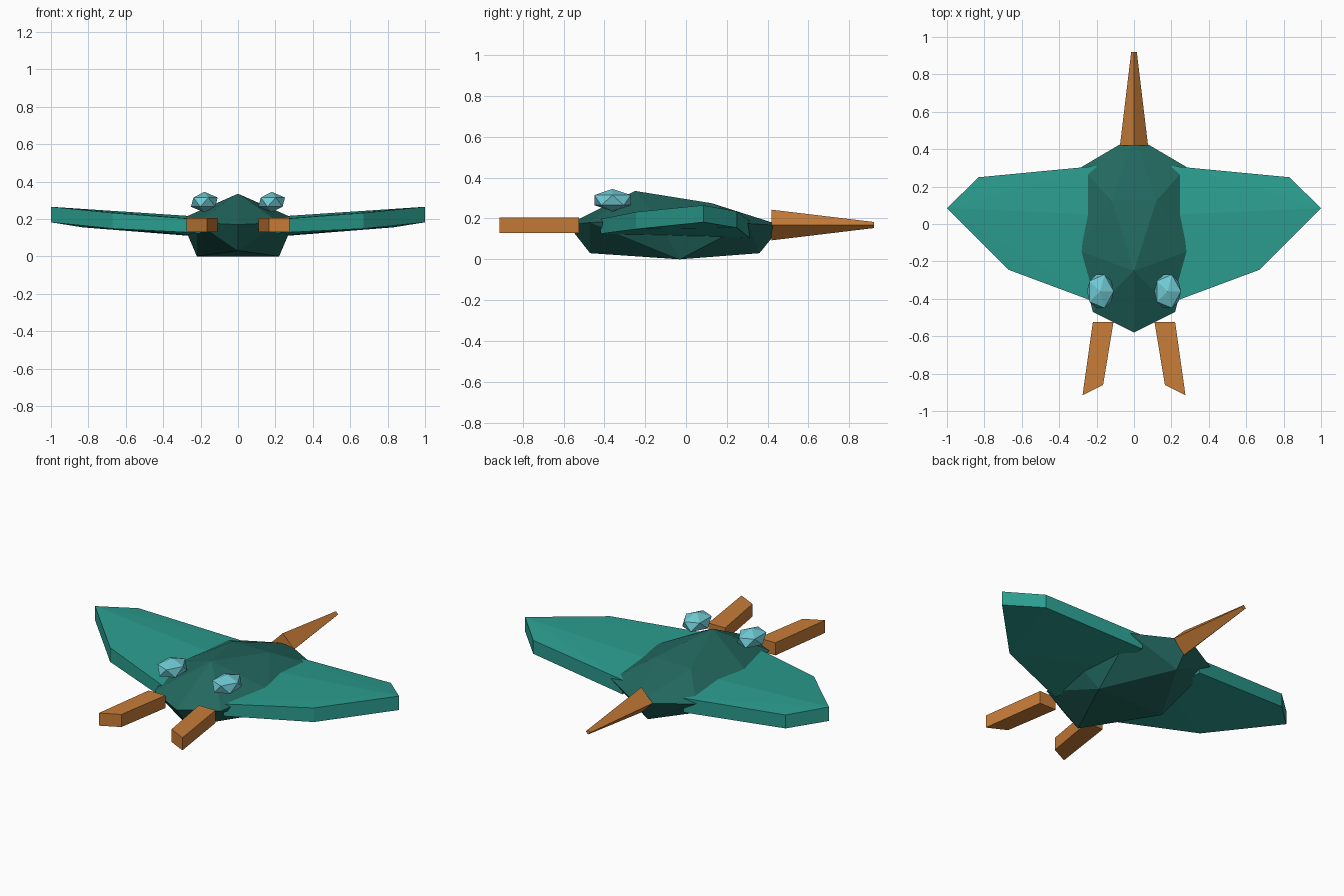
import bpy, bmesh, math
from mathutils import Matrix

if "Cube" in bpy.data.objects:
    bpy.data.objects.remove(bpy.data.objects["Cube"])


def material(name, rgb):
    m = bpy.data.materials.new(name)
    lin = [((c / 255 + 0.055) / 1.055) ** 2.4 for c in rgb]
    m.diffuse_color = (*lin, 1)
    m.use_nodes = True
    m.node_tree.nodes["Principled BSDF"].inputs["Base Color"].default_value = m.diffuse_color
    return m


BODY = material("dark teal", (34, 104, 95))
WING = material("teal", (43, 157, 143))
ORANGE = material("orange brown", (200, 125, 56))
EYE = material("pale blue", (112, 202, 212))


def finish(bm, name, mat):
    bmesh.ops.recalc_face_normals(bm, faces=bm.faces)
    me = bpy.data.meshes.new(name)
    bm.to_mesh(me)
    bm.free()
    me.materials.append(mat)
    ob = bpy.data.objects.new(name, me)
    bpy.context.collection.objects.link(ob)
    return ob


def hull(name, pts, mat):
    """Faceted convex solid around a few corner points."""
    bm = bmesh.new()
    for p in pts:
        bm.verts.new(p)
    res = bmesh.ops.convex_hull(bm, input=bm.verts[:])
    junk = {v for v in res["geom_interior"] + res["geom_unused"]
            if isinstance(v, bmesh.types.BMVert)}
    bmesh.ops.delete(bm, geom=list(junk), context='VERTS')
    return finish(bm, name, mat)


# Body: centre-line corners plus mirrored side corners
centre = [(0, -0.58, 0.17), (0, -0.25, 0.335), (0, 0.47, 0.165),
          (0, -0.47, 0.03), (0, 0.36, 0.03)]
sides = [(0.22, -0.47, 0.18), (0.305, -0.14, 0.2), (0.28, 0.305, 0.175),
         (0.12, 0.125, 0.275), (0.22, -0.03, 0)]
hull("body", centre + [(s * x, y, z) for x, y, z in sides for s in (1, -1)], BODY)

# Wing outline: x, y, bottom z, top z
wing = [(0.2, 0.31, 0.105, 0.19), (0.83, 0.25, 0.155, 0.235),
        (1.0, 0.085, 0.182, 0.265), (0.67, -0.245, 0.148, 0.232),
        (0.2, -0.42, 0.125, 0.197), (0.2, 0.05, 0.11, 0.212)]
# Horn outline: x, y
horn = [(0.11, -0.525), (0.22, -0.525), (0.275, -0.915), (0.165, -0.86)]

for s, side in ((1, "right"), (-1, "left")):
    hull(side + "_wing", [(s * x, y, z) for x, y, a, b in wing for z in (a, b)], WING)
    hull(side + "_horn", [(s * x, y, z) for x, y in horn for z in (0.13, 0.205)], ORANGE)
    # Eyes
    bm = bmesh.new()
    bmesh.ops.create_icosphere(
        bm, subdivisions=1, radius=1,
        matrix=Matrix.Translation((s * 0.18, -0.36, 0.29)) @ Matrix.Diagonal((0.08, 0.105, 0.055, 1)))
    finish(bm, side + "_eye", EYE)

# Tail: four-sided tapering spike with its edges up and sideways
bm = bmesh.new()
bmesh.ops.create_cone(
    bm, segments=4, radius1=0.075, radius2=0.015, depth=0.5, cap_ends=True,
    matrix=Matrix.Translation((0, 0.67, 0.168)) @ Matrix.Rotation(-math.pi / 2, 4, 'X'))
finish(bm, "tail", ORANGE)
